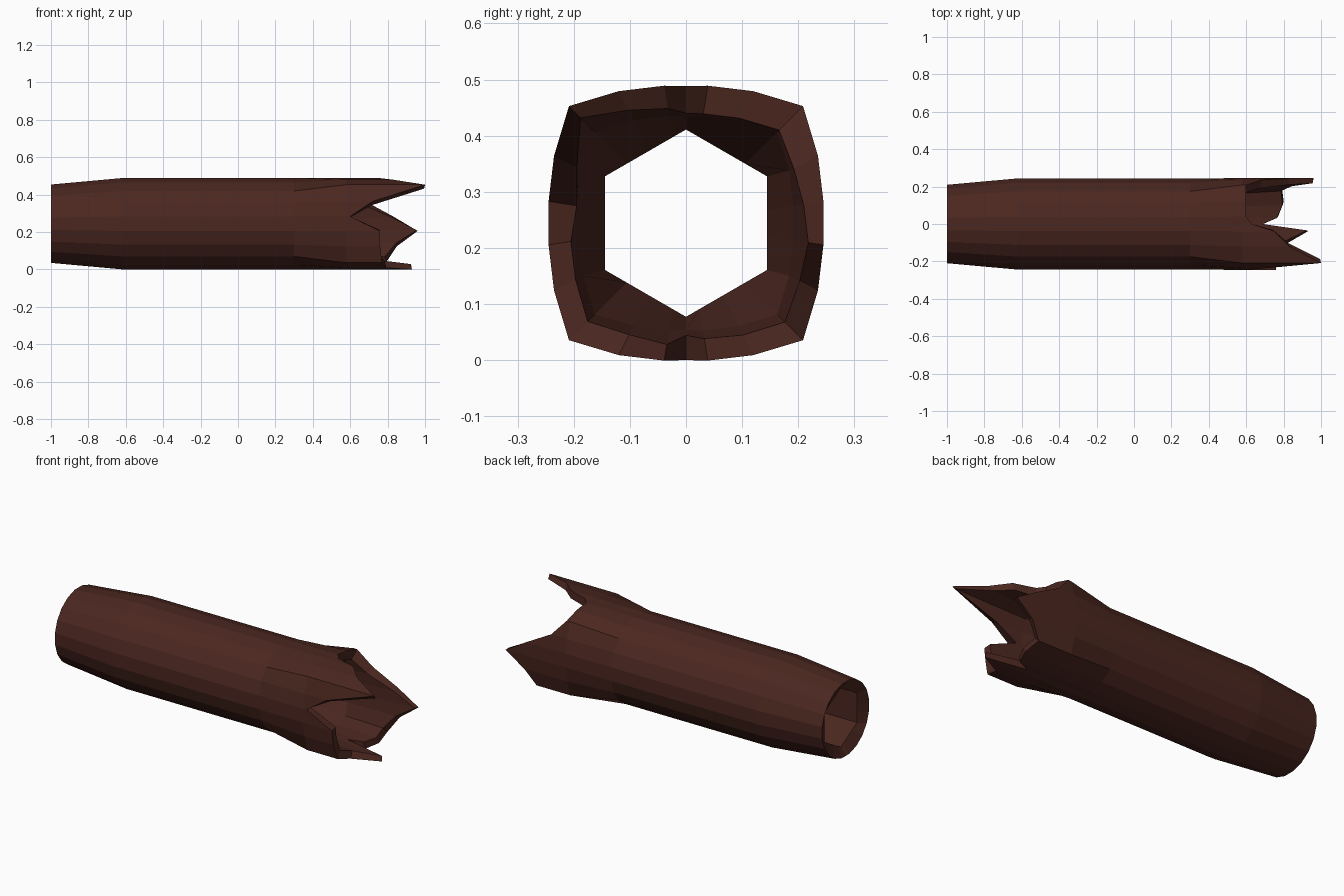
import bpy, bmesh
from math import radians, cos, sin

if "Cube" in bpy.data.objects:
    bpy.data.objects.remove(bpy.data.objects["Cube"])

ZC = 0.244  # height of the log's axis

# Broken end: angle around the axis (0 = +y, 90 = up) -> length of the splinter there
JAG = {9: 0.83, 27: 0.68, 45: 0.60, 63: 0.60, 81: 0.60, 90: 0.63, 99: 0.75,
       117: 0.83, 135: 1.0, 153: 0.72, 171: 0.60, 189: 0.76, 207: 0.76, 225: 0.77,
       243: 0.79, 261: 0.93, 270: 0.69, 279: 0.77, 297: 0.80, 315: 0.79,
       333: 0.85, 351: 0.96}
ANGLES = list(JAG)


def poly_radius(a, sides, apothem, face_angle):
    """Radius of a regular polygon in direction a (degrees)."""
    step = 360 / sides
    d = (a - face_angle + step / 2) % step - step / 2
    return apothem / cos(radians(d))


def flare_radius(a):
    """Rounded-square outline of the broken end."""
    d = abs((a + 45) % 90 - 45)
    return {0: 0.244, 9: 0.248, 27: 0.264, 45: 0.295}[round(d)]


def inner_angle(a):
    """Snap columns to the corners of the six-sided bore."""
    return {27: 30, 153: 150, 207: 210, 333: 330}.get(a, a)


bm = bmesh.new()


def point(x, r, a):
    return bm.verts.new((x, r * cos(radians(a)), ZC + r * sin(radians(a))))


def bore(x, a):
    b = inner_angle(a)
    return point(x, poly_radius(b, 6, 0.1445, 0), b)


# One lengthwise loop per column: outer bark, splinter tip, then back along the bore
columns = []
for a in ANGLES:
    end, flare = JAG[a], flare_radius(a)
    wall = 0.79 + 0.11 * (end - 0.58) / 0.42
    columns.append([
        point(-1.0, poly_radius(a, 20, 0.2095, 0), a),
        point(-0.62, poly_radius(a, 20, 0.244, 0), a),
        point(0.30, poly_radius(a, 20, 0.244, 0), a),
        point(0.58, flare, a),
        point(end, flare, a),
        point(end - 0.005, flare * wall, a),
        point(0.56, flare * 0.78, a),
        bore(0.30, a),
        bore(-0.97, a),
    ])

# Skin neighbouring columns, closing the loop at the whole end
n = len(columns[0])
for i, c in enumerate(columns):
    d = columns[(i + 1) % len(columns)]
    for j in range(n):
        k = (j + 1) % n
        bm.faces.new((c[j], d[j], d[k], c[k]))
bmesh.ops.recalc_face_normals(bm, faces=bm.faces[:])

mesh = bpy.data.meshes.new("hollow_log")
bm.to_mesh(mesh)
bm.free()
log = bpy.data.objects.new("hollow_log", mesh)
bpy.context.collection.objects.link(log)

# Dark reddish bark
bark = bpy.data.materials.new("bark")
bark.diffuse_color = (0.07, 0.02, 0.014, 1)
bark.use_nodes = True
bark.node_tree.nodes["Principled BSDF"].inputs["Base Color"].default_value = bark.diffuse_color
mesh.materials.append(bark)
